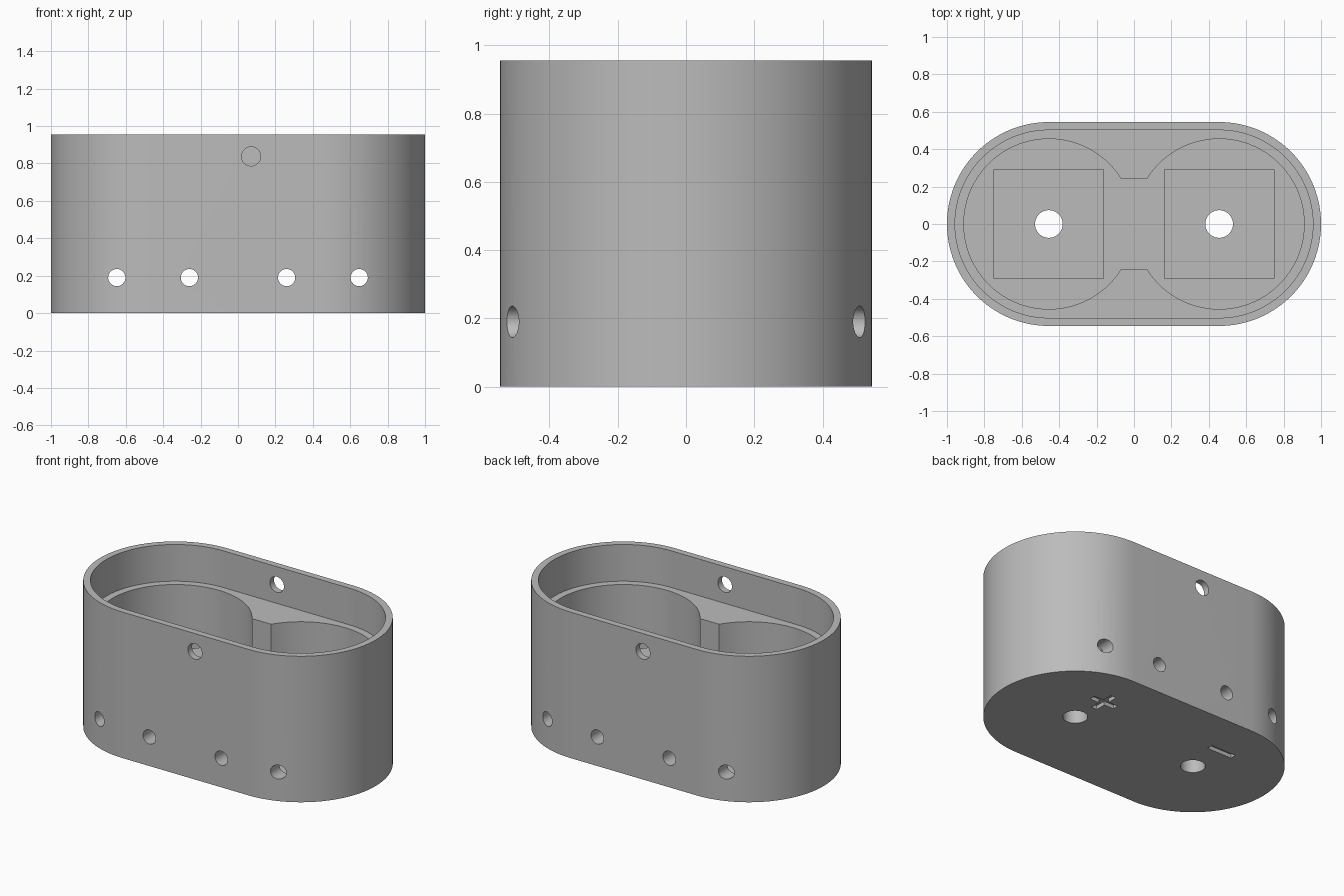
import bpy, bmesh, math
from mathutils import Matrix

if "Cube" in bpy.data.objects:
    bpy.data.objects.remove(bpy.data.objects["Cube"])

CX = 0.455            # distance of each cell axis from the centre
HEIGHT = 0.955
LEDGE, FLOOR, RECESS = 0.715, 0.14, 0.10

grey = bpy.data.materials.new("grey plastic")
grey.diffuse_color = (0.50, 0.50, 0.50, 1)
grey.use_nodes = True
grey.node_tree.nodes["Principled BSDF"].inputs["Base Color"].default_value = grey.diffuse_color


def finish(bm, name):
    bmesh.ops.recalc_face_normals(bm, faces=bm.faces)
    mesh = bpy.data.meshes.new(name)
    bm.to_mesh(mesh)
    bm.free()
    mesh.materials.append(grey)
    obj = bpy.data.objects.new(name, mesh)
    bpy.context.collection.objects.link(obj)
    return obj


def prism(name, outline, z0, z1):
    bm = bmesh.new()
    face = bm.faces.new([bm.verts.new((x, y, z0)) for x, y in outline])
    top = bmesh.ops.extrude_face_region(bm, geom=[face])["geom"]
    bmesh.ops.translate(bm, vec=(0, 0, z1 - z0),
                        verts=[v for v in top if isinstance(v, bmesh.types.BMVert)])
    return finish(bm, name)


def double_arc(radius, half_angle, steps=48):
    """Outline of two mirrored arcs joined by straight lines."""
    right = []
    for i in range(steps + 1):
        a = -half_angle + 2 * half_angle * i / steps
        right.append((CX + radius * math.cos(a), radius * math.sin(a)))
    return right + [(-x, -y) for x, y in right]


def box(name, x, y, w, d, z0, z1):
    return prism(name, [(x - w / 2, y - d / 2), (x + w / 2, y - d / 2),
                        (x + w / 2, y + d / 2), (x - w / 2, y + d / 2)], z0, z1)


def rod(name, centre, radius, length, along_y):
    bm = bmesh.new()
    m = Matrix.Translation(centre)
    if along_y:
        m = m @ Matrix.Rotation(math.pi / 2, 4, 'X')
    bmesh.ops.create_cone(bm, cap_ends=True, segments=40, radius1=radius,
                          radius2=radius, depth=length, matrix=m)
    return finish(bm, name)


# Outer shell
body = prism("holder_body", double_arc(0.545, math.pi / 2), 0, HEIGHT)

# Lid opening, then the two joined cell pockets with their narrow neck
cutters = [prism("lid_opening", double_arc(0.502, math.pi / 2), LEDGE, HEIGHT + 0.1)]
neck_angle = math.pi - math.atan2(0.2425, 0.385)
cutters.append(prism("cell_pockets", double_arc(0.455, neck_angle, 72), FLOOR, LEDGE + 0.1))

for side in (-1, 1):
    # Square contact recess and wire hole in each pocket floor
    cutters.append(box("contact_recess", side * CX, 0, 0.585, 0.585, RECESS, FLOOR + 0.1))
    cutters.append(rod("floor_hole", (side * CX, 0, 0.1), 0.074, 0.4, False))
    # Cross holes low in the walls
    for x in (0.26, 0.648):
        cutters.append(rod("cross_hole", (side * x, 0, 0.19), 0.046, 1.4, True))
    # One lid screw hole on each long side
    cutters.append(rod("lid_hole", (-side * 0.07, side * 0.55, 0.838), 0.051, 0.4, True))

# Polarity marks engraved underneath
MARK_Y, LONG, THIN, DEEP = 0.24, 0.18, 0.04, 0.025
cutters.append(box("minus_mark", -CX - 0.02, MARK_Y, LONG, THIN, -0.1, DEEP))
px, l, t = CX - 0.02, LONG / 2, THIN / 2
quarter = [(l, -t), (l, t), (t, t)]
plus = []
for k in range(4):
    c, s = round(math.cos(k * math.pi / 2)), round(math.sin(k * math.pi / 2))
    plus += [(px + x * c - y * s, MARK_Y + x * s + y * c) for x, y in quarter]
cutters.append(prism("plus_mark", plus, -0.1, DEEP))

# Cut everything out of the shell
bpy.context.view_layer.objects.active = body
for cutter in cutters:
    mod = body.modifiers.new(cutter.name, 'BOOLEAN')
    mod.operation = 'DIFFERENCE'
    mod.solver = 'EXACT'
    mod.object = cutter
    bpy.ops.object.modifier_apply(modifier=mod.name)
    bpy.data.objects.remove(cutter)

# Smooth the round walls, keep the rims crisp
body.select_set(True)
bpy.ops.object.shade_smooth_by_angle(angle=math.radians(30))
